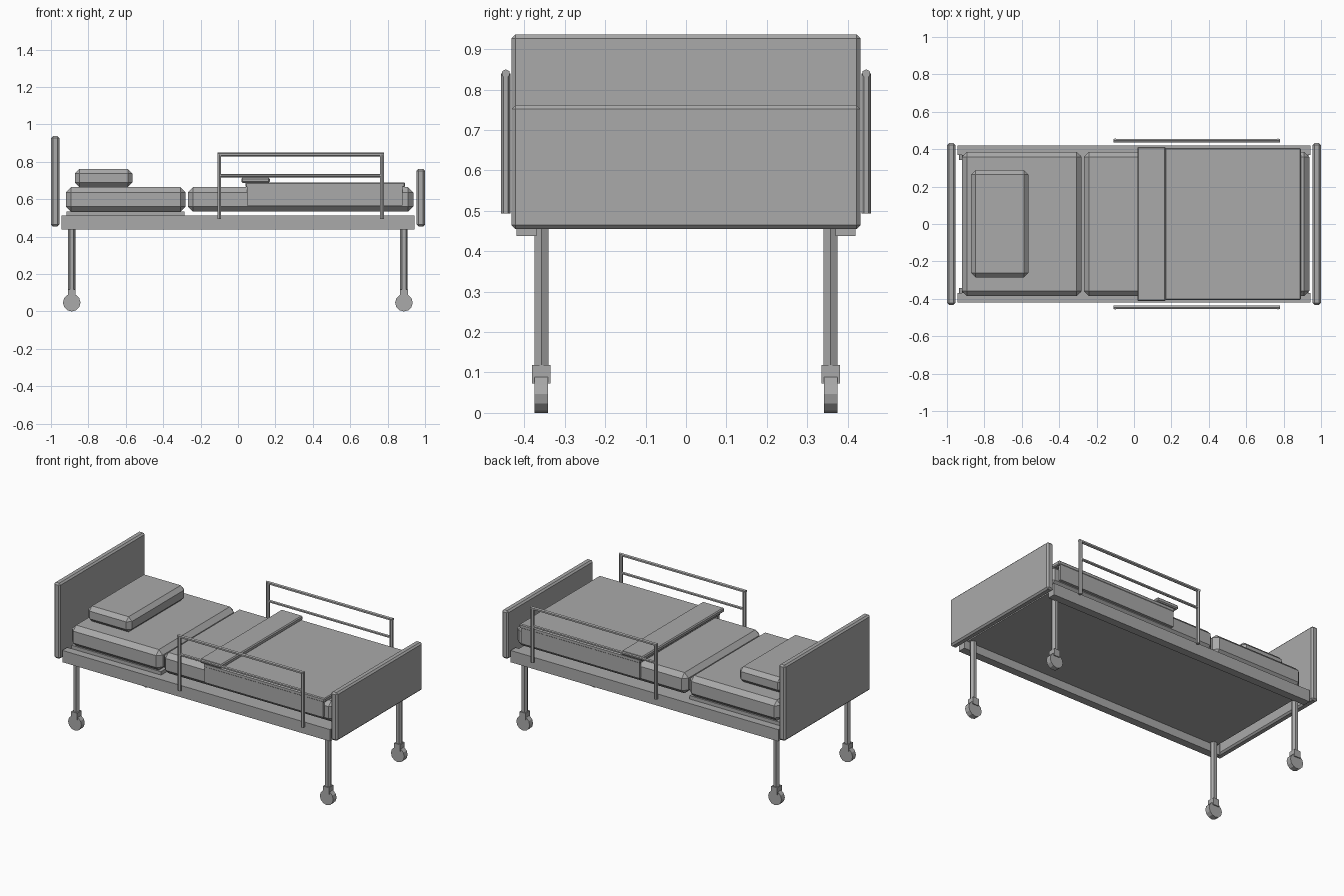
import bpy, math
from mathutils import Vector

if "Cube" in bpy.data.objects:
    bpy.data.objects.remove(bpy.data.objects["Cube"])

grey = bpy.data.materials.new("plain grey")
grey.diffuse_color = (0.4, 0.4, 0.4, 1)
grey.use_nodes = True
grey.node_tree.nodes["Principled BSDF"].inputs["Base Color"].default_value = grey.diffuse_color


def box(name, x, y, z, bevel=0.0):
    """Box from (min, max) ranges, with an optional single chamfer."""
    bpy.ops.mesh.primitive_cube_add(size=1, location=[(r[0] + r[1]) / 2 for r in (x, y, z)])
    ob = bpy.context.object
    ob.name = name
    ob.scale = [r[1] - r[0] for r in (x, y, z)]
    bpy.ops.object.transform_apply(location=False, rotation=False, scale=True)
    if bevel:
        mod = ob.modifiers.new("chamfer", 'BEVEL')
        mod.width = bevel
        mod.segments = 1
    ob.data.materials.append(grey)
    return ob


def tube(name, a, b, radius, sides=6):
    """Straight low-poly tube between two points."""
    a, b = Vector(a), Vector(b)
    bpy.ops.mesh.primitive_cylinder_add(vertices=sides, radius=radius, depth=(b - a).length,
                                        location=(a + b) / 2)
    ob = bpy.context.object
    ob.name = name
    ob.rotation_euler = (b - a).to_track_quat('Z', 'Y').to_euler()
    ob.data.materials.append(grey)
    return ob


# end boards
box("headboard", (-1.0, -0.955), (-0.432, 0.432), (0.455, 0.937), 0.01)
box("footboard", (0.955, 1.0), (-0.432, 0.432), (0.455, 0.762), 0.01)

# deck and raised backrest plate
box("deck", (-0.92, 0.92), (-0.375, 0.375), (0.49, 0.512))
box("backrest_plate", (-0.917, -0.285), (-0.37, 0.37), (0.512, 0.535))

# bedding
box("head_mattress", (-0.92, -0.28), (-0.386, 0.386), (0.533, 0.665), 0.028)
box("main_mattress", (-0.268, 0.937), (-0.386, 0.386), (0.533, 0.665), 0.028)
box("pillow", (-0.872, -0.565), (-0.285, 0.288), (0.665, 0.762), 0.024)
box("blanket_top", (0.04, 0.893), (-0.405, 0.405), (0.664, 0.69), 0.005)
box("blanket_fold", (0.018, 0.17), (-0.413, 0.413), (0.688, 0.715), 0.006)

for s, side in ((-1, "front"), (1, "back")):
    # side beam and hanging blanket edge
    box(side + "_frame_beam", (-0.945, 0.943), sorted((s * 0.37, s * 0.42)), (0.438, 0.513))
    box(side + "_blanket_drape", (0.047, 0.88), sorted((s * 0.385, s * 0.403)), (0.567, 0.68))

    # safety rail
    y = s * 0.446
    for x in (-0.1, 0.77):
        tube(side + "_rail_post", (x, y, 0.493), (x, y, 0.84), 0.0115)
    tube(side + "_rail_top_bar", (-0.11, y, 0.84), (0.78, y, 0.84), 0.0105)
    tube(side + "_rail_middle_bar", (-0.1, y, 0.725), (0.77, y, 0.725), 0.009)

    # legs with casters
    for x, end in ((-0.889, "head"), (0.887, "foot")):
        y = s * 0.358
        leg = tube(f"{side}_{end}_leg", (x, y, 0.11), (x, y, 0.495), 0.02)
        leg.rotation_euler = (0, 0, math.radians(30))
        box(f"{side}_{end}_caster_fork", (x - 0.021, x + 0.021), (y - 0.023, y + 0.023),
            (0.073, 0.118))
        tube(f"{side}_{end}_wheel", (x, y - 0.017, 0.047), (x, y + 0.017, 0.047), 0.047, 12)
